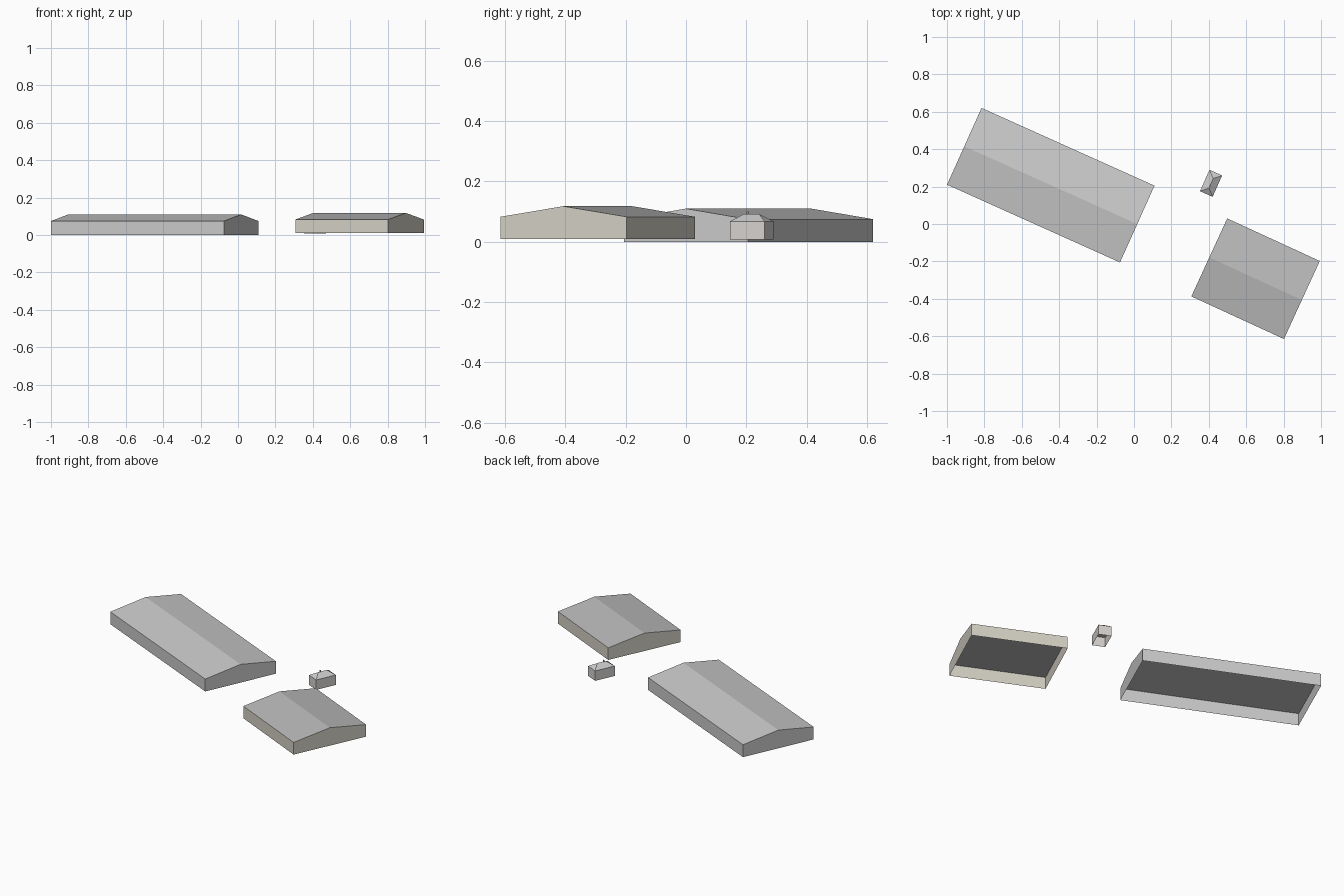
import bpy, bmesh
from math import radians
from mathutils import Matrix

if "Cube" in bpy.data.objects:
    bpy.data.objects.remove(bpy.data.objects["Cube"])


def material(name, rgb):
    m = bpy.data.materials.new(name)
    m.diffuse_color = (*rgb, 1)
    m.use_nodes = True
    m.node_tree.nodes["Principled BSDF"].inputs["Base Color"].default_value = m.diffuse_color
    return m


def make(name, verts, faces, mat, centre, angle):
    mesh = bpy.data.meshes.new(name)
    bm = bmesh.new()
    vs = [bm.verts.new(v) for v in verts]
    for f in faces:
        bm.faces.new([vs[i] for i in f])
    bm.to_mesh(mesh)
    bm.free()
    mesh.materials.append(mat)
    ob = bpy.data.objects.new(name, mesh)
    bpy.context.collection.objects.link(ob)
    ob.location = (*centre, 0)
    ob.rotation_euler.z = radians(angle)
    return ob


def rectangle(x, y, z):
    return [(-x, -y, z), (x, -y, z), (x, y, z), (-x, y, z)]


SIDES = [(0, 1, 5, 4), (2, 3, 7, 6)]
ENDS = [(1, 2, 6, 5), (3, 0, 4, 7)]


def building(name, centre, angle, length, width, base, eave, ridge, inset, wall_mat, roof_mat):
    """Open-bottomed walls and a ridged roof along local x; inset 0 gives gables."""
    x, y = length / 2, width / 2
    top = [(-x + inset, 0, ridge), (x - inset, 0, ridge)]
    ends = ENDS if inset else [(1, 2, 6, 9, 5), (3, 0, 4, 8, 7)]
    make(name + "_walls", rectangle(x, y, base) + rectangle(x, y, eave) + top,
         SIDES + ends, wall_mat, centre, angle)
    roof = [(0, 1, 5, 4), (2, 3, 4, 5)]
    if inset:
        roof += [(1, 2, 5), (3, 0, 4)]
    make(name + "_roof", rectangle(x, y, eave) + top, roof, roof_mat, centre, angle)
    make(name + "_ceiling", rectangle(x, y, eave - 0.001), [(3, 2, 1, 0)],
         roof_mat, centre, angle)


grey = material("grey_metal", (0.62, 0.62, 0.625))
roof_grey = material("roof_grey", (0.5, 0.5, 0.5))
beige = material("beige_wall", (0.66, 0.64, 0.56))
stone = material("pale_stone", (0.68, 0.65, 0.63))

# Two large gabled sheds
building("long_shed", (-0.445, 0.2075), -24.2, 1.014, 0.45, 0.0, 0.075, 0.11, 0, grey, grey)
building("short_shed", (0.65, -0.2925), -24.7, 0.545, 0.459, 0.01, 0.083, 0.118, 0, beige, roof_grey)

# Small hipped hut
HUT, TURN = (0.412, 0.2175), 66
building("hut", HUT, TURN, 0.125, 0.074, 0.008, 0.068, 0.092, 0.035, stone, grey)

# Little vent pipe on the hut roof
mesh = bpy.data.meshes.new("vent_pipe")
bm = bmesh.new()
bmesh.ops.create_cube(bm, size=1, matrix=Matrix.Translation((-0.015, 0, 0.091))
                      @ Matrix.Diagonal((0.006, 0.006, 0.02, 1)))
bm.to_mesh(mesh)
bm.free()
mesh.materials.append(roof_grey)
vent = bpy.data.objects.new("vent_pipe", mesh)
bpy.context.collection.objects.link(vent)
vent.location = (*HUT, 0)
vent.rotation_euler.z = radians(TURN)
